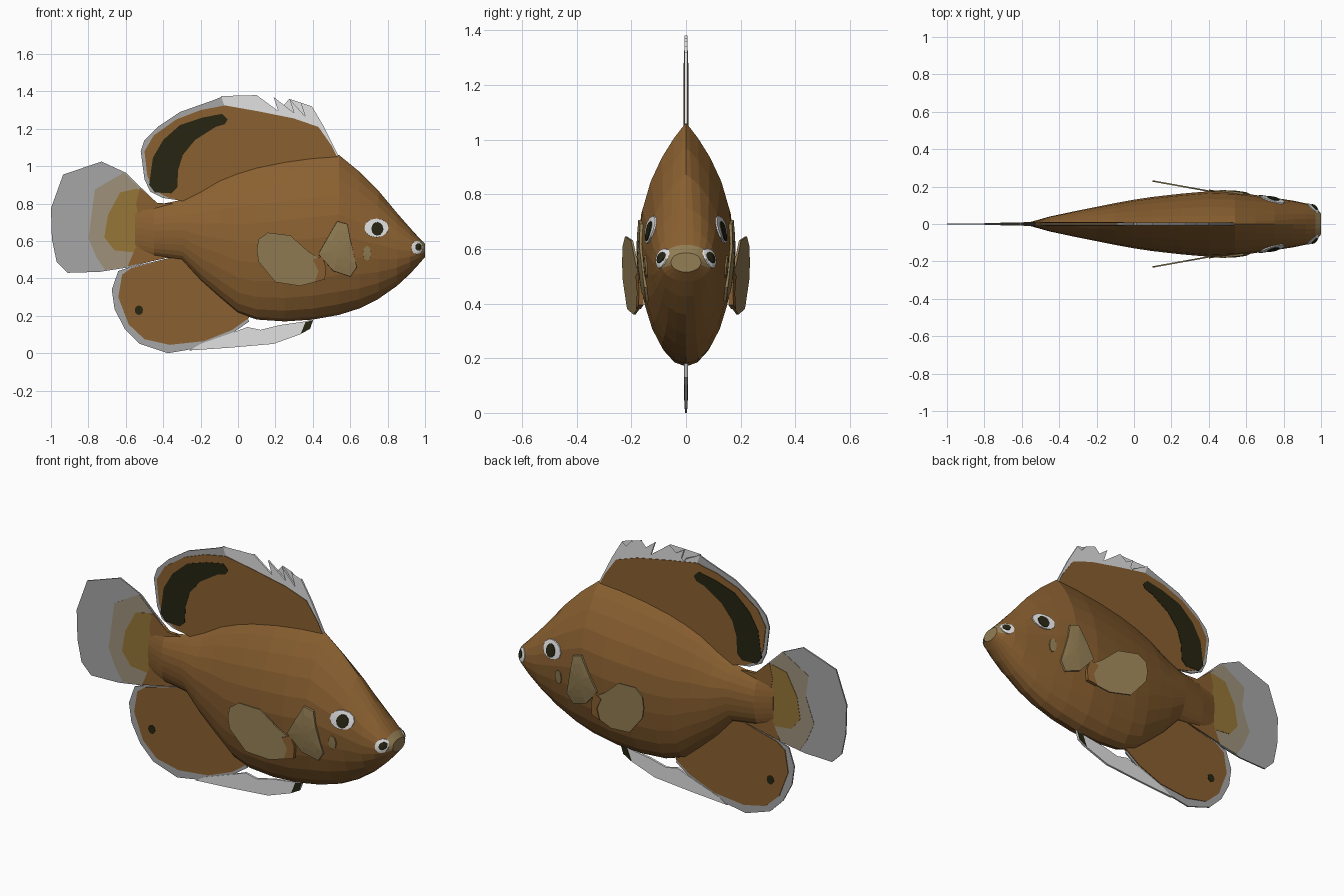
import bpy
import bmesh
from math import sin, cos, pi

if "Cube" in bpy.data.objects:
    bpy.data.objects.remove(bpy.data.objects["Cube"], do_unlink=True)


def material(name, rgb):
    mat = bpy.data.materials.new(name)
    mat.use_nodes = True
    mat.diffuse_color = (*rgb, 1)
    for node in mat.node_tree.nodes:
        if node.type == "BSDF_PRINCIPLED":
            node.inputs["Base Color"].default_value = (*rgb, 1)
            node.inputs["Roughness"].default_value = 0.8
    return mat


BROWN = material("scale brown", (.254, .117, .03))
TAN = material("cheek tan", (.296, .212, .089))
OLIVE = material("olive", (.305, .181, .038))
TAUPE = material("taupe", (.342, .283, .195))
GREY = material("fin grey", (.38, .38, .38))
WHITE = material("pale white", (.75, .75, .75))
BLACK = material("dark marking", (.019, .018, .006))


def finish(name, bm, *mats):
    bmesh.ops.recalc_face_normals(bm, faces=bm.faces)
    mesh = bpy.data.meshes.new(name)
    bm.to_mesh(mesh)
    bm.free()
    for mat in mats:
        mesh.materials.append(mat)
    obj = bpy.data.objects.new(name, mesh)
    bpy.context.collection.objects.link(obj)
    return obj


# Body stations: x, belly height, back height, half width
STATIONS = [
    (-.55, .55, .79, .012), (-.45, .52, .79, .04), (-.3, .5, .82, .072),
    (-.2, .39, .87, .092), (-.1, .3, .93, .112), (0, .215, .97, .13),
    (.1, .18, 1, .145), (.25, .17, 1.03, .162), (.4, .18, 1.05, .175),
    (.54, .205, 1.06, .17), (.65, .24, .97, .155), (.75, .29, .87, .14),
    (.85, .36, .75, .125), (.92, .425, .67, .11), (.97, .48, .615, .092),
    (1, .515, .585, .055)]


def section(t, x):
    """Relative width at relative height t: keeled back, round belly."""
    power = .5
    if t > 0:
        power = .95 - .55 * max(0, (x - .6) / .4)
    return max(0, 1 - t * t) ** power


def body_side(x, z):
    """Half width of the body at a point of its side."""
    x = min(max(x, STATIONS[0][0]), 1)
    for a, b in zip(STATIONS, STATIONS[1:]):
        if x <= b[0]:
            k = (x - a[0]) / (b[0] - a[0])
            low, high, wide = (a[i] + k * (b[i] - a[i]) for i in (1, 2, 3))
            t = (2 * z - low - high) / (high - low)
            return wide * section(max(-1, min(1, t)), x)


def build_body(segments=24):
    bm = bmesh.new()
    rings = []
    for x, low, high, wide in STATIONS:
        ring = []
        for i in range(segments):
            a = 2 * pi * i / segments
            side = 1 if cos(a) > 0 else -1
            y = side * wide * section(sin(a), x)
            z = (low + high) / 2 + sin(a) * (high - low) / 2
            ring.append(bm.verts.new((x, y, z)))
        rings.append(ring)
    for a, b in zip(rings, rings[1:]):
        for i in range(segments):
            j = (i + 1) % segments
            bm.faces.new((a[i], a[j], b[j], b[i]))
    bm.faces.new(rings[0])
    bm.faces.new(rings[-1])
    # Pale upper lip
    for face in bm.faces:
        c = face.calc_center_median()
        face.material_index = int(c.x > .975 and c.z > .53)
    finish("body", bm, BROWN, TAN)


def plate(name, points, half, mat, middle=lambda x: 0):
    """Thin upright plate with the given side outline."""
    bm = bmesh.new()
    left = [bm.verts.new((x, middle(x) + half, z)) for x, z in points]
    right = [bm.verts.new((x, middle(x) - half, z)) for x, z in points]
    bm.faces.new(left)
    bm.faces.new(right[::-1])
    for i in range(len(points)):
        j = (i + 1) % len(points)
        bm.faces.new((left[i], right[i], right[j], left[j]))
    bmesh.ops.triangulate(bm, faces=[f for f in bm.faces if len(f.verts) > 4])
    return finish(name, bm, mat)


def oval(x, z, rx, rz, count=12):
    return [(x + rx * cos(2 * pi * i / count), z + rz * sin(2 * pi * i / count))
            for i in range(count)]


def patch(name, points, lift, mat):
    """Marking laid over both flanks of the body, with a closed rim."""
    cx = sum(p[0] for p in points) / len(points)
    cz = sum(p[1] for p in points) / len(points)
    for label, s in (("left", 1), ("right", -1)):
        bm = bmesh.new()
        centre = bm.verts.new((cx, s * (body_side(cx, cz) + lift), cz))
        last = None
        for k, h in ((.35, lift), (.7, lift), (1, lift), (1.01, -.004)):
            ring = []
            for px, pz in points:
                x, z = cx + k * (px - cx), cz + k * (pz - cz)
                ring.append(bm.verts.new((x, s * (body_side(x, z) + h), z)))
            for i in range(len(ring)):
                j = (i + 1) % len(ring)
                if last:
                    bm.faces.new((last[i], last[j], ring[j], ring[i]))
                else:
                    bm.faces.new((centre, ring[i], ring[j]))
            last = ring
        finish(label + "_" + name, bm, mat)


build_body()

# Dorsal fin: margin, spiny front edge, web and dark blotch
plate("dorsal_margin", [
    (.1, 1.2), (0, 1.33), (-.09, 1.37), (-.14, 1.35), (-.31, 1.29),
    (-.43, 1.21), (-.5, 1.14), (-.52, 1.08), (-.5, .93), (-.47, .865),
    (-.4, .83), (-.3, .815), (-.2, .85)], .004, GREY)
spines = [(.54, 1.05), (.46, 1.21)]
for x, z in [(.395, 1.32), (.335, 1.34), (.275, 1.36), (.19, 1.37),
             (.1, 1.38), (.01, 1.375), (-.09, 1.375)]:
    spines += [(x, z), (x + .025, z - .075)]
plate("dorsal_spines", spines + [(-.05, 1.27), (.2, 1.2), (.4, 1.1), (.5, 1.03)],
      .005, WHITE)
plate("dorsal_web", [
    (.535, 1.04), (.5, 1.11), (.43, 1.21), (.3, 1.255), (.1, 1.295),
    (-.07, 1.325), (-.2, 1.3), (-.33, 1.25), (-.45, 1.165), (-.5, 1.08),
    (-.485, .95), (-.455, .875), (-.38, .835), (-.28, .81), (-.1, .85),
    (.2, .95)], .008, BROWN)
plate("dorsal_blotch", [
    (-.085, 1.28), (-.055, 1.25), (-.07, 1.225), (-.12, 1.21), (-.23, 1.14),
    (-.295, 1.06), (-.32, .98), (-.325, .885), (-.355, .855), (-.445, .86),
    (-.475, .9), (-.455, 1.045), (-.4, 1.14), (-.31, 1.22), (-.19, 1.26)],
    .01, BLACK)

# Tail fin: nested colour bands
plate("tail_fin", [
    (-.3, .8), (-.43, .8), (-.6, .965), (-.73, 1.025), (-.935, .955),
    (-1, .775), (-.995, .61), (-.97, .49), (-.91, .43), (-.74, .435),
    (-.58, .46), (-.32, .53)], .004, GREY)
plate("tail_taupe_band", [
    (-.45, .81), (-.61, .965), (-.69, .92), (-.765, .875), (-.74, .78),
    (-.8, .615), (-.755, .51), (-.71, .445), (-.58, .465), (-.45, .51)],
    .006, TAUPE)
plate("tail_olive_band", [
    (-.45, .81), (-.54, .88), (-.63, .86), (-.695, .74), (-.715, .62),
    (-.66, .55), (-.56, .54), (-.45, .55)], .008, OLIVE)
plate("tail_root", [
    (-.35, .8), (-.43, .803), (-.525, .885), (-.545, .8), (-.515, .64),
    (-.54, .555), (-.59, .465), (-.4, .505), (-.32, .53)], .01, BROWN)

# Anal fin
plate("anal_margin", [
    (-.3, .525), (-.58, .46), (-.64, .44), (-.675, .34), (-.66, .235),
    (-.605, .13), (-.525, .05), (-.375, 0), (-.2, .03), (-.07, .08),
    (.06, .17), (0, .3)], .004, GREY)
plate("anal_web", [
    (-.28, .53), (-.57, .455), (-.62, .42), (-.64, .3), (-.585, .155),
    (-.5, .075), (-.365, .045), (-.18, .065), (-.03, .125), (.06, .19),
    (0, .3)], .008, BROWN)
plate("anal_spot", oval(-.53, .23, .022, .025), .01, BLACK)

# Pelvic fin with dark leading edge
plate("pelvic_fin", [
    (-.03, .11), (.05, .14), (.12, .125), (.22, .15), (.36, .17),
    (.405, .185), (.385, .13), (.33, .1), (.19, .05), (-.04, .03),
    (-.26, .015), (-.2, .05)], .006, WHITE)
plate("pelvic_dark_edge", [
    (.36, .165), (.4, .178), (.385, .132), (.335, .103)], .008, BLACK)

# Pectoral fins flaring out from the flanks
for label, s in (("left", 1), ("right", -1)):
    def flare(x):
        return s * (.165 + (.46 - x) * .18)
    plate(label + "_pectoral_fin", [
        (.16, .645), (.28, .63), (.375, .545), (.43, .51), (.44, .4),
        (.41, .38), (.33, .36), (.2, .38), (.11, .49), (.1, .55),
        (.11, .61)], .004, TAN, flare)
    plate(label + "_pectoral_root", [
        (.4, .5), (.45, .52), (.47, .46), (.465, .395), (.41, .38),
        (.43, .44)], .009, BROWN, flare)

# Gill plates, cheek spots, eyes and mouth corners
patch("gill_plate", [
    (.53, .705), (.475, .61), (.43, .53), (.51, .44), (.6, .41),
    (.635, .46), (.6, .61), (.585, .69)], .009, TAN)
patch("cheek_spot", oval(.69, .535, .022, .04, 8), .005, TAN)
patch("eye_white", oval(.74, .67, .065, .05), .005, WHITE)
patch("pupil", oval(.745, .665, .032, .036), .009, BLACK)
patch("mouth_corner", oval(.957, .565, .03, .036), .005, WHITE)
patch("mouth_mark", oval(.965, .568, .017, .02), .009, BLACK)
